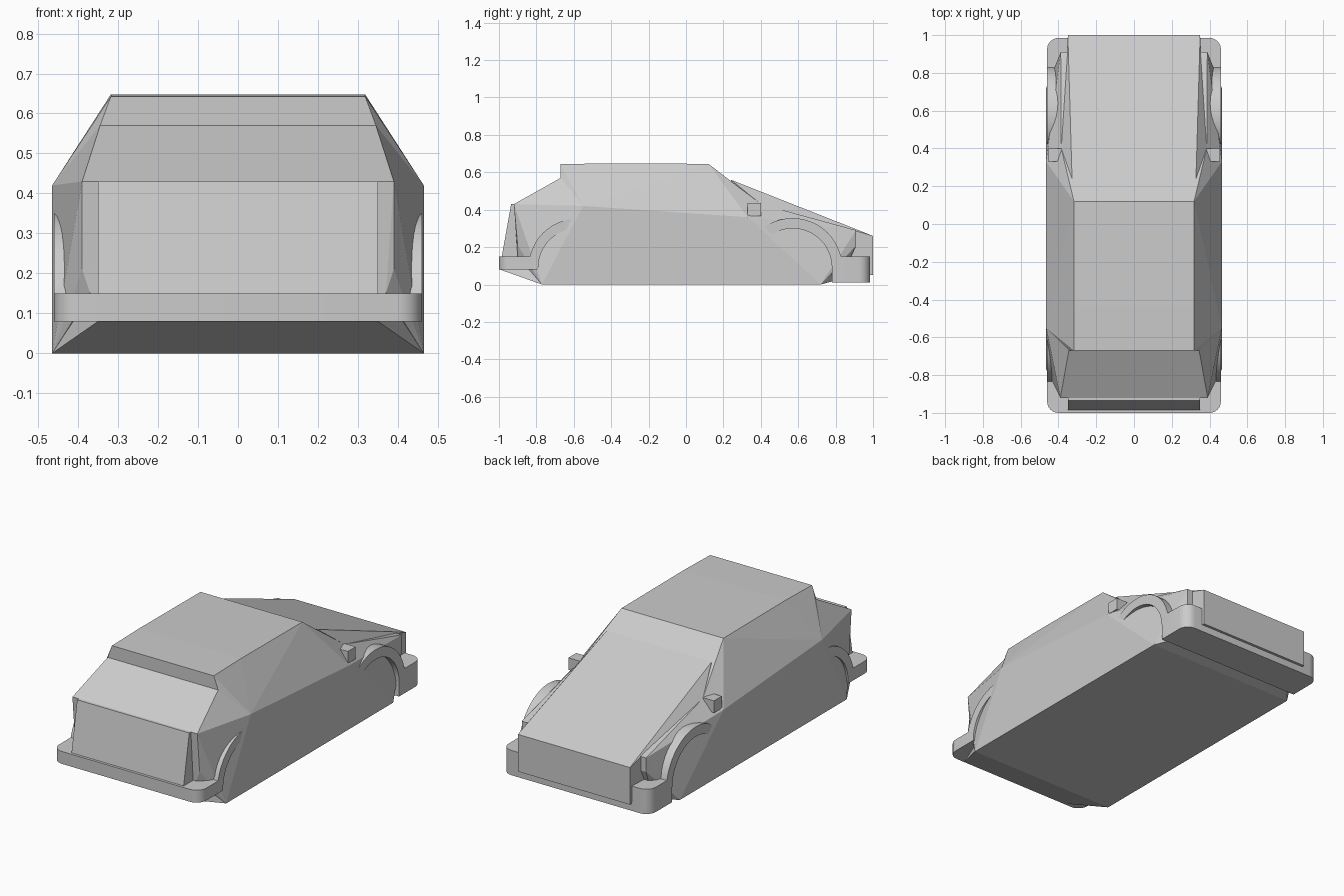
import bpy, bmesh, math

if "Cube" in bpy.data.objects:
    bpy.data.objects.remove(bpy.data.objects["Cube"])

paint = bpy.data.materials.new("light_grey")
paint.diffuse_color = (0.6, 0.6, 0.6, 1)
paint.use_nodes = True
paint.node_tree.nodes["Principled BSDF"].inputs["Base Color"].default_value = paint.diffuse_color


def finish(name, bm):
    bmesh.ops.recalc_face_normals(bm, faces=bm.faces[:])
    mesh = bpy.data.meshes.new(name)
    bm.to_mesh(mesh)
    bm.free()
    mesh.materials.append(paint)
    ob = bpy.data.objects.new(name, mesh)
    bpy.context.collection.objects.link(ob)
    return ob


def shell(name, pts):
    """Convex panel from half-side corners mirrored across x."""
    bm = bmesh.new()
    for x, y, z in pts:
        for s in (-1, 1):
            bm.verts.new((s * x, y, z))
    res = bmesh.ops.convex_hull(bm, input=bm.verts[:])
    junk = set(res["geom_interior"]) | set(res["geom_unused"])
    bmesh.ops.delete(bm, geom=[g for g in junk if isinstance(g, bmesh.types.BMVert)],
                     context='VERTS')
    bmesh.ops.dissolve_limit(bm, angle_limit=0.01, verts=bm.verts[:], edges=bm.edges[:])
    return finish(name, bm)


def extrude(name, outline, vec):
    bm = bmesh.new()
    face = bm.faces.new([bm.verts.new(p) for p in outline])
    res = bmesh.ops.extrude_face_region(bm, geom=[face], use_keep_orig=True)
    bmesh.ops.translate(bm, vec=vec,
                        verts=[v for v in res["geom"] if isinstance(v, bmesh.types.BMVert)])
    return finish(name, bm)


# Shared body corners
waist_back, waist_front = (0.465, -0.55, 0.42), (0.465, 0.33, 0.36)
sill_back, sill_front = (0.465, -0.77, 0), (0.465, 0.72, 0)
cowl, shelf = (0.385, 0.40, 0.43), (0.345, -0.67, 0.57)

# Cabin with roof and windscreen
shell("cabin", [(0.318, -0.67, 0.643), (0.318, -0.43, 0.648), (0.318, 0.12, 0.645),
                shelf, cowl, waist_back, waist_front, sill_front, (0.465, -0.67, 0)])

# Rear quarters, boot panel and sloping underside
shell("rear_body", [shelf, waist_back, sill_back, (0.39, -0.92, 0.43),
                    (0.39, -0.90, 0.21), (0.37, -0.90, 0.15), (0.465, -0.5, 0)])
shell("boot_panel", [(0.35, -0.935, 0.43), (0.35, -0.985, 0.15), (0.35, -0.985, 0.08),
                     (0.35, -0.8, 0.43), (0.35, -0.8, 0.08)])
shell("rear_underside", [(0.35, -0.995, 0.08), sill_back, (0.44, -0.77, 0.08)])

# Front fenders and raised bonnet wedge
shell("front_fenders", [cowl, waist_front, sill_front, (0.388, 0.91, 0.29),
                        (0.388, 0.91, 0.21), (0.37, 0.88, 0.15), (0.37, 0.83, 0.03)])
shell("bonnet", [(0.328, 0.24, 0.56), cowl, (0.345, 0.92, 0.292), (0.35, 1.0, 0.26),
                 (0.35, 1.0, 0.05), (0.34, 0.3, 0.05)])


# Bumpers with rounded outer corners
def bumper(name, s, inner, outer, z0, z1, r=0.06, w=0.46):
    right = [(w - r + r * math.cos(a), s * (outer - r + r * math.sin(a)), z0)
             for a in (math.radians(15 * i) for i in range(7))]
    left = [(-x, y, z) for x, y, z in reversed(right)]
    outline = [(w, s * inner, z0)] + right + left + [(-w, s * inner, z0)]
    ob = extrude(name, outline, (0, 0, z1 - z0))
    ob.data.shade_smooth()
    ob.data.set_sharp_from_angle(angle=math.radians(35))


bumper("front_bumper", 1, 0.78, 0.985, 0.01, 0.15)
bumper("rear_bumper", -1, 0.79, 1.0, 0.08, 0.15)


# Wheel arch flares
def arch(name, side, yc, zc, r_in, r_out):
    angles = [math.pi * i / 24 for i in range(25)]
    x = side * 0.40
    outer = [(x, yc + r_out * math.cos(a), zc + r_out * math.sin(a)) for a in angles]
    inner = [(x, yc + r_in * math.cos(a), zc + r_in * math.sin(a)) for a in reversed(angles)]
    ob = extrude(name, outer + inner, (side * 0.06, 0, 0))
    ob.data.shade_smooth()
    ob.data.set_sharp_from_angle(angle=math.radians(35))


for side, tag in ((-1, "left"), (1, "right")):
    arch("front_arch_" + tag, side, 0.57, 0.09, 0.21, 0.265)
    arch("rear_arch_" + tag, side, -0.58, 0.09, 0.21, 0.262)
    # Door mirror
    x = side * 0.385
    extrude("mirror_" + tag, [(x, 0.33, 0.367), (x, 0.4, 0.367), (x, 0.4, 0.435),
                              (x, 0.33, 0.435)], (side * 0.07, 0, 0))
